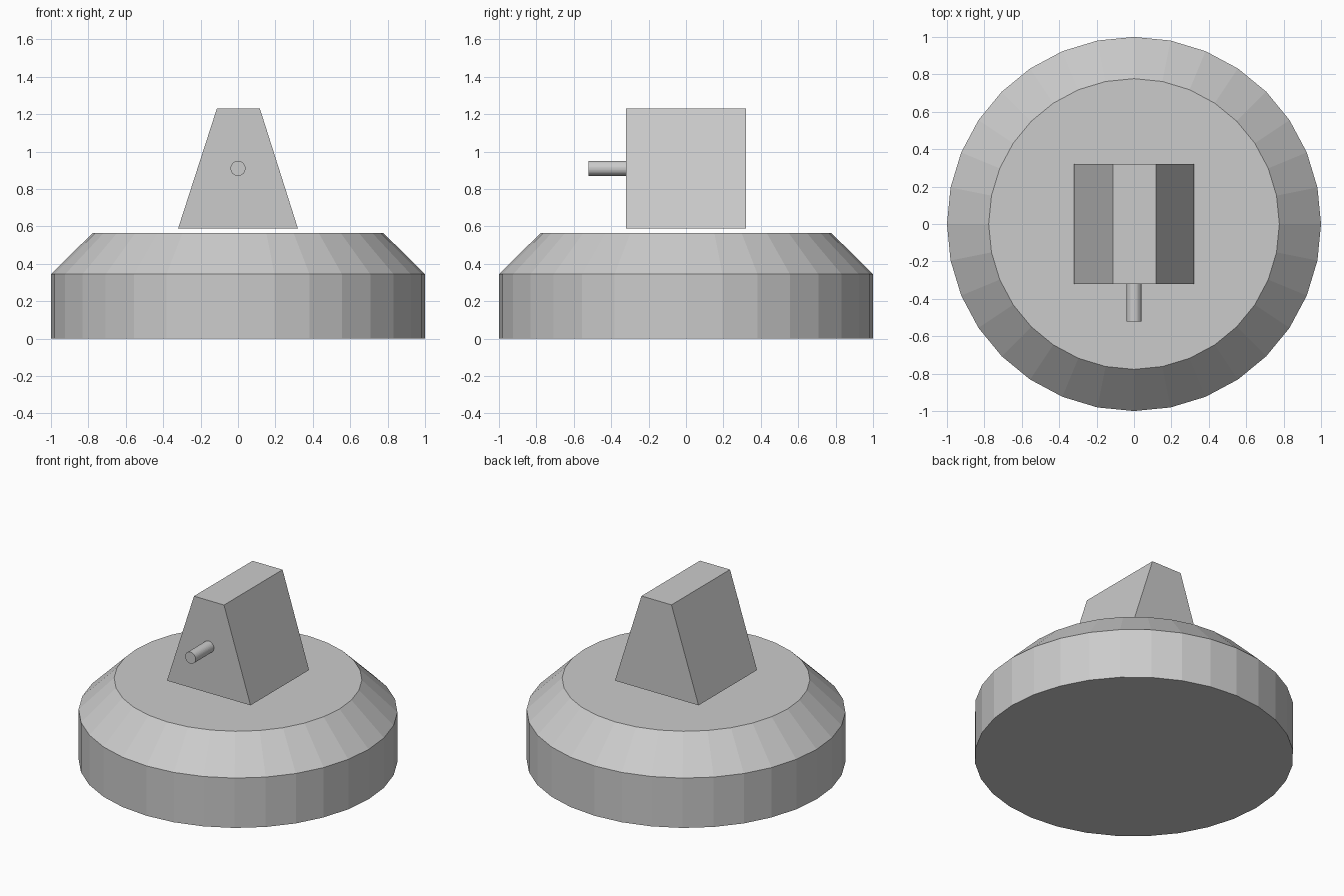
import bpy, bmesh
from math import pi
from mathutils import Matrix

if "Cube" in bpy.data.objects:
    bpy.data.objects.remove(bpy.data.objects["Cube"])

SIDES = 32


def finish(name, bm):
    bmesh.ops.recalc_face_normals(bm, faces=bm.faces)
    mesh = bpy.data.meshes.new(name)
    bm.to_mesh(mesh)
    bm.free()
    obj = bpy.data.objects.new(name, mesh)
    bpy.context.collection.objects.link(obj)
    return obj


# Round base: a disc whose top is extruded and tapered into a chamfer
bm = bmesh.new()
bmesh.ops.create_cone(bm, cap_ends=True, segments=SIDES, radius1=1, radius2=1,
                      depth=0.345, matrix=Matrix.Translation((0, 0, 0.1725)))
top = max(bm.faces, key=lambda f: f.calc_center_median().z)
bmesh.ops.inset_region(bm, faces=[top], thickness=0.01)
for v in top.verts:
    flat = v.co.xy.normalized() * 0.777
    v.co = (flat.x, flat.y, 0.565)
finish("round_base", bm)

# Wedge knob: a trapezoid profile extruded front to back
bm = bmesh.new()
profile = [(-0.32, 0.59), (0.32, 0.59), (0.117, 1.23), (-0.113, 1.23)]
face = bm.faces.new([bm.verts.new((x, -0.32, z)) for x, z in profile])
extruded = bmesh.ops.extrude_face_region(bm, geom=[face], use_keep_orig=True)
back = [g for g in extruded["geom"] if isinstance(g, bmesh.types.BMVert)]
bmesh.ops.translate(bm, verts=back, vec=(0, 0.64, 0))
finish("wedge_knob", bm)

# Pin standing out of the front of the knob
bm = bmesh.new()
bmesh.ops.create_cone(bm, cap_ends=True, segments=SIDES, radius1=0.04, radius2=0.04,
                      depth=0.2, matrix=Matrix.Translation((0, -0.42, 0.91))
                      @ Matrix.Rotation(pi / 2, 4, 'X'))
finish("front_pin", bm)
